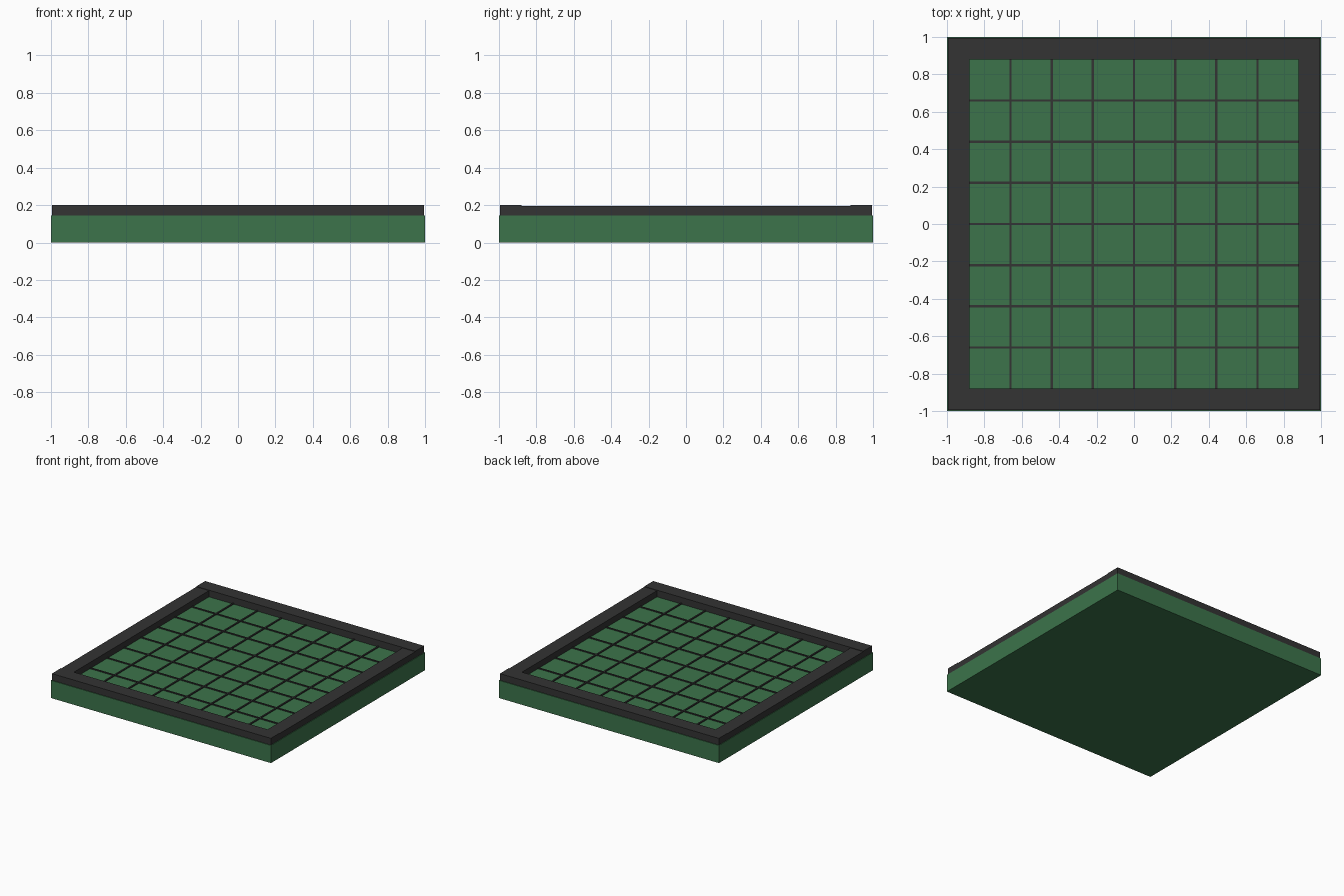
import bpy

if "Cube" in bpy.data.objects:
    bpy.data.objects.remove(bpy.data.objects["Cube"])


def material(name, rgb):
    m = bpy.data.materials.new(name)
    m.diffuse_color = (*rgb, 1.0)
    m.use_nodes = True
    m.node_tree.nodes["Principled BSDF"].inputs["Base Color"].default_value = m.diffuse_color
    return m


green = material("board green", (0.045, 0.174, 0.070))
charcoal = material("charcoal", (0.033, 0.033, 0.033))


def box(name, x0, x1, y0, y1, z0, z1, mat):
    bpy.ops.mesh.primitive_cube_add(
        size=1, location=((x0 + x1) / 2, (y0 + y1) / 2, (z0 + z1) / 2))
    ob = bpy.context.object
    ob.name = name
    ob.scale = (x1 - x0, y1 - y0, z1 - z0)
    bpy.ops.object.transform_apply(location=False, rotation=False, scale=True)
    ob.data.materials.append(mat)
    return ob


FLOOR, TOP = 0.145, 0.2      # slab top and rim top
OUT, INN = 0.995, 0.88       # rim outer and inner half widths

# Green slab
box("base_slab", -1, 1, -1, 1, 0, FLOOR, green)

# Raised rim: full-length front and back bars, slightly lower side bars between
box("front_rim", -OUT, OUT, -OUT, -INN, FLOOR, TOP, charcoal)
box("back_rim", -OUT, OUT, INN, OUT, FLOOR, TOP, charcoal)
box("left_rim", -OUT, -INN, -INN, INN, FLOOR, TOP - 0.004, charcoal)
box("right_rim", INN, OUT, -INN, INN, FLOOR, TOP - 0.004, charcoal)

# Thin grid strips dividing the floor into 8 x 8 squares
W = 0.006
for i in range(-3, 4):
    p = i * 0.22
    box(f"grid_strip_lengthwise_{i + 4}", p - W, p + W, -INN, INN, FLOOR, FLOOR + 0.008, charcoal)
    box(f"grid_strip_crosswise_{i + 4}", -INN, INN, p - W, p + W, FLOOR, FLOOR + 0.007, charcoal)
